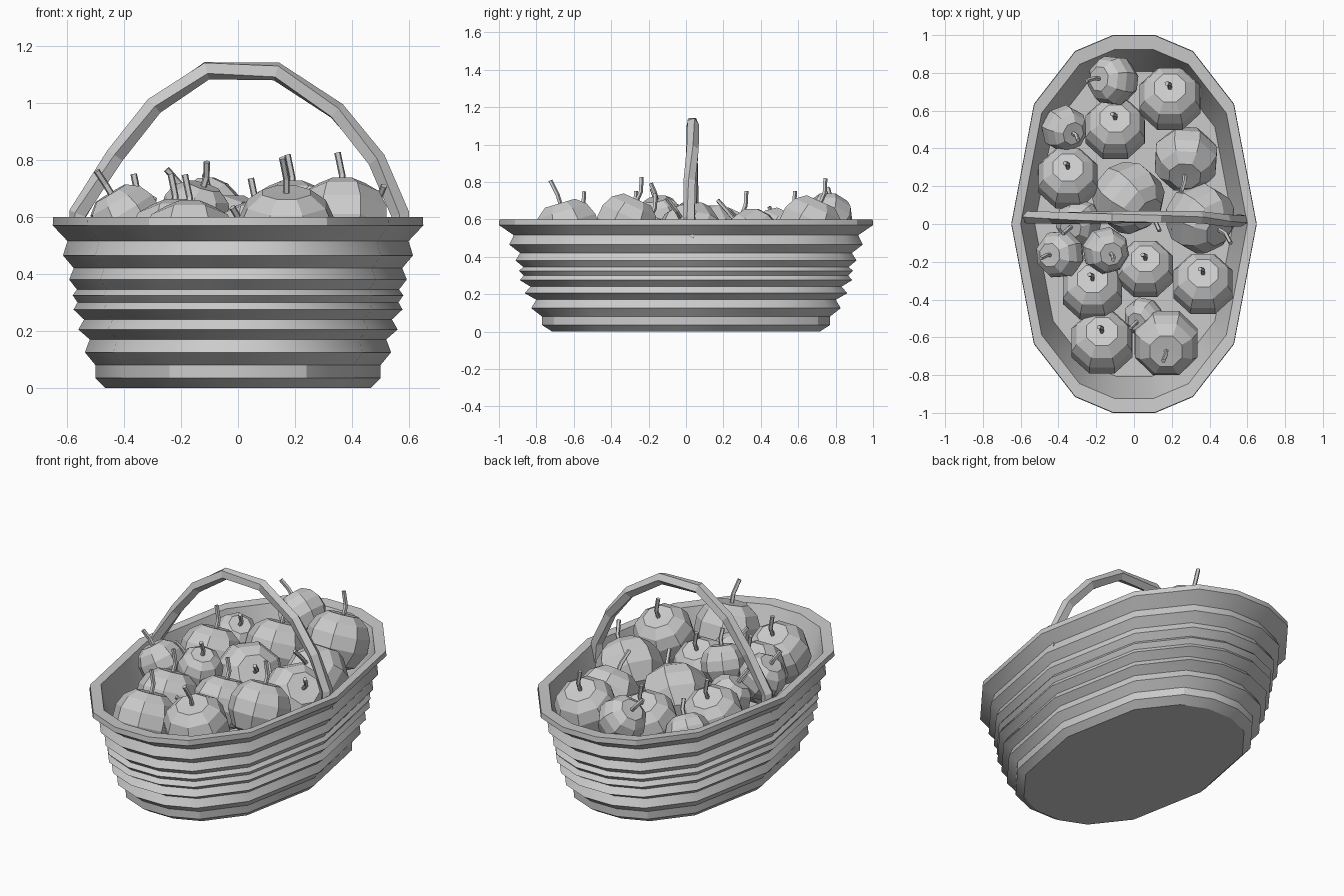
import bpy, bmesh
from math import cos, sin, pi, radians
from mathutils import Vector, Matrix

if "Cube" in bpy.data.objects:
    bpy.data.objects.remove(bpy.data.objects["Cube"])

grey = bpy.data.materials.new("plain grey")
grey.use_nodes = True
grey.diffuse_color = (0.6, 0.6, 0.6, 1)
grey.node_tree.nodes["Principled BSDF"].inputs["Base Color"].default_value = (0.6, 0.6, 0.6, 1)


def skin(bm, rings):
    """Join equal-length rings of points with quads and cap both ends."""
    loops = [[bm.verts.new(p) for p in ring] for ring in rings]
    n = len(loops[0])
    for a, b in zip(loops, loops[1:]):
        for i in range(n):
            j = (i + 1) % n
            bm.faces.new((a[i], a[j], b[j], b[i]))
    bm.faces.new(loops[0][::-1])
    bm.faces.new(loops[-1])


def tube(bm, path, radius, sides, twist=0.0):
    """Sweep a small polygon along a path."""
    path = [Vector(p) for p in path]
    rings = []
    for k, p in enumerate(path):
        along = (path[min(k + 1, len(path) - 1)] - path[max(k - 1, 0)]).normalized()
        ref = Vector((0, 1, 0)) if abs(along.y) < 0.9 else Vector((1, 0, 0))
        u = (ref - along * ref.dot(along)).normalized()
        v = along.cross(u)
        rings.append([p + (u * cos(a) + v * sin(a)) * radius
                      for a in (2 * pi * i / sides + twist * k for i in range(sides))])
    skin(bm, rings)


def finish(bm, name, smooth=None):
    bmesh.ops.recalc_face_normals(bm, faces=bm.faces)
    mesh = bpy.data.meshes.new(name)
    bm.to_mesh(mesh)
    bm.free()
    obj = bpy.data.objects.new(name, mesh)
    bpy.context.collection.objects.link(obj)
    mesh.materials.append(grey)
    if smooth:
        bpy.ops.object.select_all(action='DESELECT')
        obj.select_set(True)
        bpy.context.view_layer.objects.active = obj
        bpy.ops.object.shade_smooth_by_angle(angle=radians(smooth))


# Basket: a long rounded outline, scaled along a ribbed wall profile
quarter = [(1, 0), (.815, .635), (.48, .915), (.17, 1)]
half = quarter + [(-x, y) for x, y in quarter[::-1]]
outline = half + [(x, -y) for x, y in half[-2:0:-1]]
wall = [(.465, 0), (.5, .035), (.5, .08), (.537, .125), (.52, .17), (.56, .205),
        (.54, .24), (.577, .275), (.563, .3), (.58, .325), (.565, .345), (.592, .38), (.576, .42),
        (.614, .465), (.598, .515), (.65, .57), (.648, .6),
        (.6, .595), (.525, .3)]
bm = bmesh.new()
skin(bm, [[(x * r, y * r * 1.54, z) for x, y in outline] for r, z in wall])
finish(bm, "basket", 28)

# Handle: faceted arch with a slight twist
arch = [(-.56, .5), (-.56, .61), (-.43, .815), (-.295, .99), (-.11, 1.115),
        (.135, 1.11), (.345, .97), (.485, .8), (.57, .61), (.57, .5)]
bm = bmesh.new()
tube(bm, [(x, .035 - .015 * (x > .4), z) for x, z in arch], .034, 5, .25)
finish(bm, "handle")

# Fruit: eight-sided body with a faceted crown and a bent stem
body = [(.35, -.92), (.75, -.72), (1.03, -.2), (1.02, .25), (.85, .62), (.52, .87), (.08, .86)]


def fruit(name, x, y, z, r, lean_x, lean_y):
    axis = Vector((lean_x, lean_y, 1)).normalized()
    pose = Matrix.Translation((x, y, z)) @ axis.to_track_quat('Z', 'Y').to_matrix().to_4x4()
    bm = bmesh.new()
    skin(bm, [[pose @ Vector((r * d * cos(pi * (i + .5) / 4), r * d * sin(pi * (i + .5) / 4), r * h))
               for i in range(8)] for d, h in body])
    base = Vector((x, y, z)) + axis * r * .75
    knee = base + axis * r * .4
    tip = knee + (axis + Vector((-.25, -.35, .3))).normalized() * r * .48
    tube(bm, [base, knee, tip], .012, 5)
    finish(bm, name)


# Position, radius and lean of each fruit
pile = [(-.11, .76, .61, .13, -.9, .1), (.19, .66, .56, .17, 0, .45),
        (-.1, .5, .5, .165, 0, .45), (-.37, .505, .5, .12, .55, -.3),
        (-.35, .24, .5, .165, 0, .45), (.275, .345, .49, .17, -.05, -.8),
        (-.03, .14, .49, .185, 1.2, -1), (.35, .03, .51, .18, 1, -.6),
        (-.39, -.16, .59, .125, -.6, -.05), (-.15, -.14, .61, .12, .3, -.2),
        (-.22, -.35, .5, .165, 0, .45), (.06, -.24, .5, .155, 0, .45),
        (.365, -.32, .575, .165, 0, .45), (-.17, -.63, .49, .17, 0, .45),
        (.17, -.63, .54, .175, 0, -.3), (.05, -.49, .5, .1, -.5, -.4),
        (-.29, .01, .51, .12, -.5, -.3)]
for n, spec in enumerate(pile, 1):
    fruit(f"fruit_{n}", *spec)
